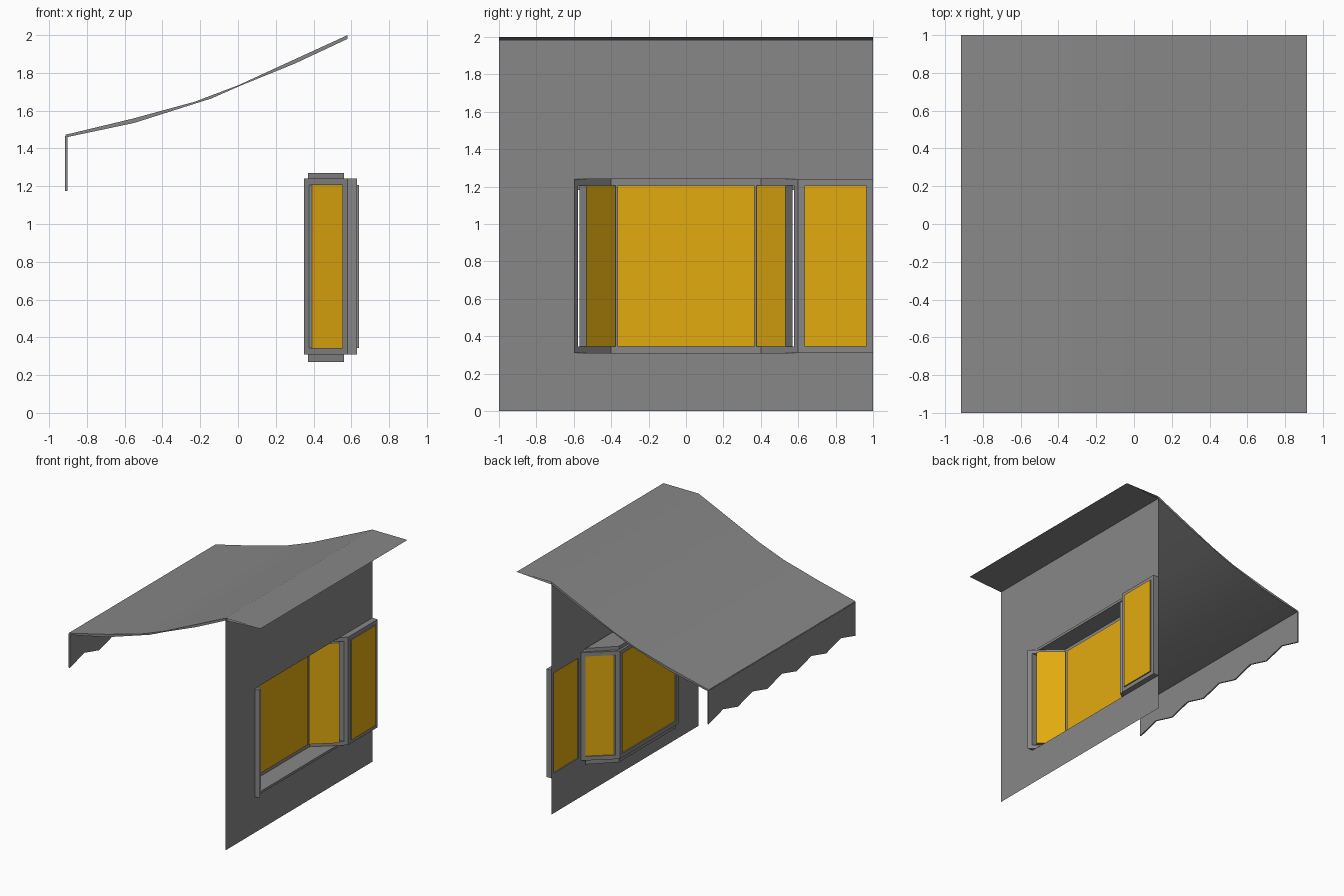
import bpy, bmesh
from mathutils import Vector

if "Cube" in bpy.data.objects:
    bpy.data.objects.remove(bpy.data.objects["Cube"])


def material(name, colour):
    m = bpy.data.materials.new(name)
    m.diffuse_color = (*colour, 1)
    m.use_nodes = True
    m.node_tree.nodes["Principled BSDF"].inputs["Base Color"].default_value = m.diffuse_color
    return m


grey = material("dark_grey", (0.245, 0.245, 0.245))
gold = material("gold_glass", (0.77, 0.41, 0.005))
Z0, Z1 = 0.31, 1.24          # window bottom and top
WALL = 0.58                  # x of the wall plane


def make(name, verts, faces, recalc=True):
    me = bpy.data.meshes.new(name)
    me.from_pydata([tuple(v) for v in verts], [], faces)
    if recalc:
        bm = bmesh.new()
        bm.from_mesh(me)
        bmesh.ops.recalc_face_normals(bm, faces=bm.faces)
        bm.to_mesh(me)
        bm.free()
    ob = bpy.data.objects.new(name, me)
    bpy.context.collection.objects.link(ob)
    me.materials.append(grey)
    return ob


def prism(name, outline, offset):
    """Closed solid: outline swept along offset; faces 0 and 1 are the ends."""
    n = len(outline)
    off = Vector(offset)
    a = [Vector(p) for p in outline]
    faces = [list(range(n)), list(range(2 * n - 1, n - 1, -1))]
    faces += [[i, (i + 1) % n, (i + 1) % n + n, i + n] for i in range(n)]
    return make(name, a + [p + off for p in a], faces)


def window_panel(name, a, b):
    """Frame swept along x with a raised pane, standing on plan line a-b."""
    a, b = Vector((*a, 0)), Vector((*b, 0))
    u = (b - a).normalized()
    n = Vector((u.y, -u.x, 0))
    length = (b - a).length

    def rect(inset, off):
        return [a + u * s + off + Vector((0, 0, z)) for s, z in (
            (inset, Z0 + inset), (length - inset, Z0 + inset),
            (length - inset, Z1 - inset), (inset, Z1 - inset))]

    # Frame ring
    w, zero, depth = 0.034, Vector(), Vector((0.05, 0, 0))
    verts = rect(0, zero) + rect(w, zero) + rect(w, depth) + rect(0, depth)
    faces = []
    for k in range(4):
        for j in range(4):
            m, q = (k + 1) % 4, (j + 1) % 4
            faces.append([4 * k + j, 4 * k + q, 4 * m + q, 4 * m + j])
    make(name + "_frame", verts, faces)

    # Pane: gold on both broad sides, grey rim
    pane = prism(name + "_pane", rect(w, n * 0.01), n * 0.05)
    pane.data.materials.append(gold)
    for i in (0, 1):
        pane.data.polygons[i].material_index = 1


# Thin wall with the window bay and shutter cut out of it
wall = [(-1, 0), (1, 0), (1, Z0), (-0.6, Z0), (-0.6, Z1), (1, Z1), (1, 1.98), (-1, 1.98)]
make("wall", [(WALL, y, z) for y, z in wall],
     [[0, 1, 2, 3], [0, 3, 4, 7], [4, 5, 6, 7]], recalc=False)

# Bay window: back panel and two slanted sides
window_panel("bay_back", (0.35, -0.4), (0.35, 0.4))
window_panel("bay_side_front", (WALL, -0.6), (0.35, -0.4))
window_panel("bay_side_rear", (0.35, 0.4), (WALL, 0.6))

# Open shutter beside the bay
window_panel("shutter", (WALL, 0.6), (WALL, 1.0))

# Bay sill and head plates
plan = [(0.37, -0.385), (0.56, -0.565), (0.56, 0.565), (0.37, 0.385)]
for name, z, h in (("bay_sill", 0.27, 0.04), ("bay_head", Z1, 0.03)):
    prism(name, [(x, y, z) for x, y in plan], (0, 0, h))

# Sagging roof canopy, smooth along its curve
top = [(-0.915, 1.472), (-0.56, 1.557), (-0.23, 1.647), (0, 1.734), (WALL, 2.0)]
under = [(WALL, 1.98), (0.3, 1.849), (0.01, 1.731), (-0.14, 1.665), (-0.55, 1.535), (-0.905, 1.46)]
canopy = prism("canopy", [(x, -1, z) for x, z in top + under], (0, 2, 0))
bpy.context.view_layer.objects.active = canopy
canopy.select_set(True)
bpy.ops.object.shade_smooth_by_angle(angle=0.5)

# Short eave past the wall: flat top sheet and slanted underside
make("eave", [(WALL, -1, 2), (0.915, -1, 2), (0.915, 1, 2), (WALL, 1, 2),
              (WALL, -1, 1.98), (WALL, 1, 1.98)],
     [[0, 1, 2, 3], [4, 5, 2, 1]], recalc=False)

# Hanging valance with a zigzag lower edge
edge = [(1 - 0.2 * k, 1.175 if k % 2 == 0 else 1.23) for k in range(11)]
prism("valance", [(-0.915, y, z) for y, z in [(-1, 1.465), (1, 1.465)] + edge], (0.012, 0, 0))
